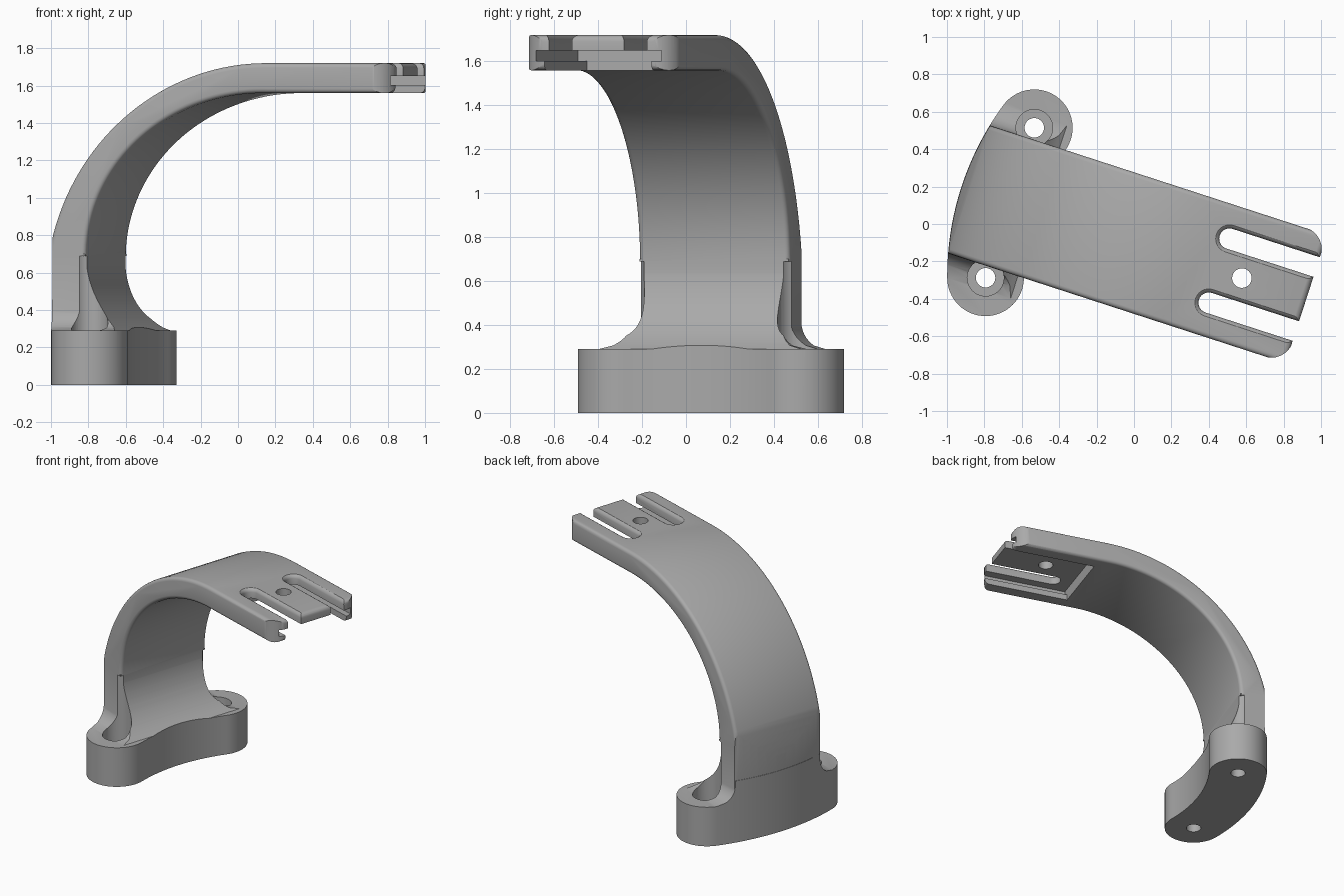
import bpy, bmesh
from math import sin, cos, pi, sqrt, asin, radians
from mathutils import Matrix

if "Cube" in bpy.data.objects:
    bpy.data.objects.remove(bpy.data.objects["Cube"])

grey = bpy.data.materials.new("plain grey")
grey.use_nodes = True
grey.diffuse_color = (0.4, 0.4, 0.4, 1)
grey.node_tree.nodes["Principled BSDF"].inputs["Base Color"].default_value = (0.4, 0.4, 0.4, 1)

# Shared dimensions: u runs along the arm, w across it
HALF = 0.36
BASE_TOP = 0.29
ARC_U, ARC_R, PAD_R = 0.606, 1.34, 0.205
PAD_ANGLE = asin(0.4215 / ARC_R)
TOP, UNDER, TIP = 1.72, 1.56, 1.0


def arc(cx, cy, rx, a0, a1, n=12, ry=None):
    ry = rx if ry is None else ry
    angles = [radians(a0 + (a1 - a0) * i / n) for i in range(n + 1)]
    return [(cx + rx * cos(a), cy + ry * sin(a)) for a in angles]


def finish(name, bm):
    bmesh.ops.recalc_face_normals(bm, faces=bm.faces[:])
    mesh = bpy.data.meshes.new(name)
    bm.to_mesh(mesh)
    bm.free()
    mesh.materials.append(grey)
    ob = bpy.data.objects.new(name, mesh)
    bpy.context.collection.objects.link(ob)
    return ob


def stack(name, levels):
    """Solid through matching outlines, each given as (height, points)."""
    bm = bmesh.new()
    rings = [[bm.verts.new((x, y, z)) for x, y in pts] for z, pts in levels]
    n = len(rings[0])
    for a, b in zip(rings, rings[1:]):
        for i in range(n):
            j = (i + 1) % n
            bm.faces.new((a[i], a[j], b[j], b[i]))
    bm.faces.new(rings[0][::-1])
    bm.faces.new(rings[-1])
    return finish(name, bm)


def prism(name, pts, z0, z1):
    return stack(name, [(z0, pts), (z1, pts)])


def rect(u0, u1, half):
    return [(u0, -half), (u1, -half), (u1, half), (u0, half)]


def combine(ob, other, operation):
    mod = ob.modifiers.new("join", 'BOOLEAN')
    mod.operation, mod.object, mod.solver = operation, other, 'EXACT'
    bpy.context.view_layer.objects.active = ob
    bpy.ops.object.modifier_apply(modifier=mod.name)
    bpy.data.objects.remove(other)


# Arm: curved side profile, extruded across with rounded edges
profile = [(-0.94, 0.1)] + arc(0.3, 0.48, 1.24, 180, 90, 40)
profile += arc(TIP - 0.03, TOP - 0.03, 0.03, 90, 0, 4)
profile += arc(TIP - 0.03, UNDER + 0.03, 0.03, 0, -90, 4)
profile += arc(0.28, 0.68, 0.99, 90, 180, 40, UNDER - 0.68) + [(-0.71, 0.1)]
bm = bmesh.new()
caps = [[bm.verts.new((u, s * HALF, z)) for u, z in profile] for s in (-1, 1)]
for i in range(len(profile)):
    j = (i + 1) % len(profile)
    bm.faces.new((caps[0][i], caps[0][j], caps[1][j], caps[1][i]))
ends = [bm.faces.new(c) for c in caps]
bmesh.ops.recalc_face_normals(bm, faces=bm.faces[:])
bmesh.ops.bevel(bm, geom=[e for f in ends for e in f.edges], offset=0.025,
                segments=4, profile=0.5, affect='EDGES', clamp_overlap=False)
arm = finish("curved_bracket", bm)

# Plan trim: bowed back wall and rounded fork corners
side, corner = HALF + 0.002, 0.12
bow = 14
trim = [p for p in arc(ARC_U, 0, ARC_R + PAD_R - 0.002, 180 - bow, 180 + bow, 40)
        if abs(p[1]) < side - 0.005]
edge_u = trim[0][0] + 0.003
trim = [(edge_u, side)] + trim + [(edge_u, -side)]
trim += arc(TIP + 0.002 - corner, -side + corner, corner, -90, 0)
trim += arc(TIP + 0.002 - corner, side - corner, corner, 0, 90)
combine(arm, prism("arm_trim", trim, 0, 2), 'INTERSECT')

# Foot: flared block that blends the arm into the base
levels = [(0, rect(-1.2, 0, 1)), (BASE_TOP, rect(-1.2, 0, 1))]
steps = 24
for i in range(steps + 1):
    z = BASE_TOP + (0.70 - BASE_TOP) * i / steps
    rise = max(0, 0.68 - z)
    inner = -0.712 + 0.47 - sqrt(0.47 ** 2 - rise ** 2)
    drop = max(0, 0.42 - z)
    spread = 0.13 - sqrt(0.13 ** 2 - drop ** 2)
    levels.append((z, rect(-1.1 if z < 0.45 else -0.85, inner, 0.357 + spread)))
foot = stack("foot", levels)

# Base outline: arc-shaped slot with round pad ends
deg = PAD_ANGLE * 180 / pi
pad_u, pad_w = ARC_U - ARC_R * cos(PAD_ANGLE), ARC_R * sin(PAD_ANGLE)
outline = arc(ARC_U, 0, ARC_R + PAD_R, 180 - deg, 180 + deg, 40)
outline += arc(pad_u, -pad_w, PAD_R, 180 + deg, 360 + deg, 32)[1:-1]
outline += arc(ARC_U, 0, ARC_R - PAD_R, 180 + deg, 180 - deg, 40)
outline += arc(pad_u, pad_w, PAD_R, -deg, 180 - deg, 32)[1:-1]
combine(foot, prism("base_outline", outline, -0.1, 1), 'INTERSECT')
combine(arm, foot, 'UNION')

# Screw holes with clearance for the heads
for s in (-1, 1):
    for radius, z0, z1 in ((0.098, 0.2, 0.69), (0.052, -0.1, 0.25)):
        hole = arc(pad_u, s * pad_w, radius, 0, 360, 40)[:-1]
        combine(arm, prism("screw_hole", hole, z0, z1), 'DIFFERENCE')

# Fork slots with softened upper rims
for s in (-1, 1):
    rims = []
    for z, grow in ((1.4, 0), (1.695, 0), (1.704, 0.003), (1.713, 0.009), (1.722, 0.022)):
        r = 0.055 + grow
        rims.append((z, arc(0.51, s * 0.18, r, 90, 270, 20)
                     + [(1.2, s * 0.18 - r), (1.2, s * 0.18 + r)]))
    combine(arm, stack("fork_slot", rims), 'DIFFERENCE')

# Sliding channel under the fork, with side grooves
combine(arm, prism("channel", rect(0.37, 1.2, 0.256), 1.45, 1.63), 'DIFFERENCE')
combine(arm, prism("groove", rect(0.37, 1.3, 0.30), 1.603, 1.65), 'DIFFERENCE')

# Bolt hole in the middle tab
bolt = arc(0.638, 0, 0.052, 0, 360, 40)[:-1]
combine(arm, prism("bolt_hole", bolt, 1.4, 1.9), 'DIFFERENCE')

# Turn the bracket into place and smooth it
arm.data.transform(Matrix.Rotation(radians(-18), 4, 'Z') @ Matrix.Translation((0, -0.097, 0)))
bpy.ops.object.select_all(action='DESELECT')
arm.select_set(True)
bpy.context.view_layer.objects.active = arm
bpy.ops.object.shade_smooth_by_angle(angle=radians(30))
